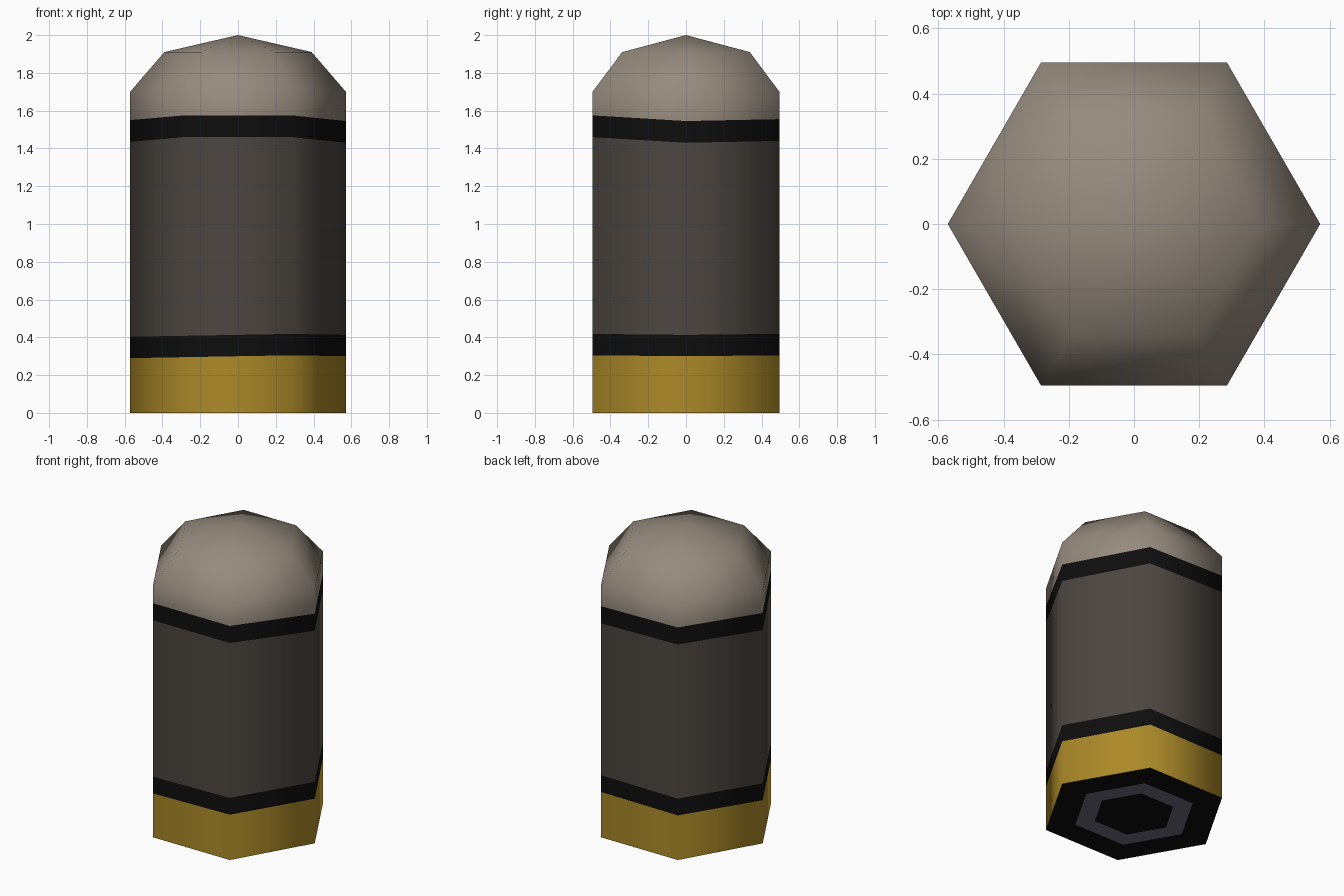
import bpy, bmesh, math

if "Cube" in bpy.data.objects:
    bpy.data.objects.remove(bpy.data.objects["Cube"])

SIDES = 6
R = 0.571


def srgb(r, g, b):
    lin = lambda c: c / 12.92 if c <= 0.04045 else ((c + 0.055) / 1.055) ** 2.4
    return (lin(r / 255), lin(g / 255), lin(b / 255), 1)


COLOURS = [
    ("brass", srgb(172, 138, 40)),
    ("black", srgb(14, 14, 14)),
    ("dark_casing", srgb(76, 70, 64)),
    ("light_tip", srgb(150, 139, 126)),
    ("violet_grey", srgb(112, 108, 126)),
]
BRASS, BLACK, CASING, TIP, VIOLET = range(5)

# Slight hand-painted waver of the bands, one height per corner from +x
lower_low = [0.30, 0.305, 0.30, 0.29, 0.295, 0.305]
lower_high = [z + 0.113 for z in lower_low]
upper_low = [1.43, 1.44, 1.45, 1.435, 1.46, 1.46]
upper_high = [z + 0.115 for z in upper_low]

# Profile from the underside centre up to the tip:
# (radius, height, colour of the strip that leads up to this ring)
profile = [
    (0.255, 0.0, BLACK),       # centre of underside
    (0.38, 0.0, VIOLET),       # primer ring
    (R, 0.0, BLACK),           # outer rim
    (R, lower_low, BRASS),     # brass base
    (R, lower_high, BLACK),    # lower band
    (R, upper_low, CASING),    # casing
    (R, upper_high, BLACK),    # upper band
    (R, 1.70, TIP),            # straight part of tip
    (0.39, 1.91, TIP),         # dome shoulder
]

bm = bmesh.new()


def add_ring(radius, height):
    ring = []
    for i in range(SIDES):
        a = math.tau * i / SIDES
        z = height[i] if isinstance(height, list) else height
        ring.append(bm.verts.new((radius * math.cos(a), radius * math.sin(a), z)))
    return ring


# Underside disc, then the strips of the shell
previous = None
for radius, height, colour in profile:
    ring = add_ring(radius, height)
    if previous is None:
        bm.faces.new(ring[::-1]).material_index = colour
    else:
        for i in range(SIDES):
            j = (i + 1) % SIDES
            face = bm.faces.new((previous[i], previous[j], ring[j], ring[i]))
            face.material_index = colour
    previous = ring

# Dome cap
apex = bm.verts.new((0, 0, 2.0))
for i in range(SIDES):
    face = bm.faces.new((previous[i], previous[(i + 1) % SIDES], apex))
    face.material_index = TIP

bmesh.ops.recalc_face_normals(bm, faces=bm.faces)
mesh = bpy.data.meshes.new("cartridge")
bm.to_mesh(mesh)
bm.free()

for name, colour in COLOURS:
    mat = bpy.data.materials.new(name)
    mat.diffuse_color = colour
    mat.use_nodes = True
    mat.node_tree.nodes["Principled BSDF"].inputs["Base Color"].default_value = mat.diffuse_color
    mesh.materials.append(mat)

cartridge = bpy.data.objects.new("cartridge", mesh)
bpy.context.collection.objects.link(cartridge)

# Smooth around the sides and dome, sharp at the bottom rim
bpy.context.view_layer.objects.active = cartridge
cartridge.select_set(True)
bpy.ops.object.shade_smooth_by_angle(angle=math.radians(70))
